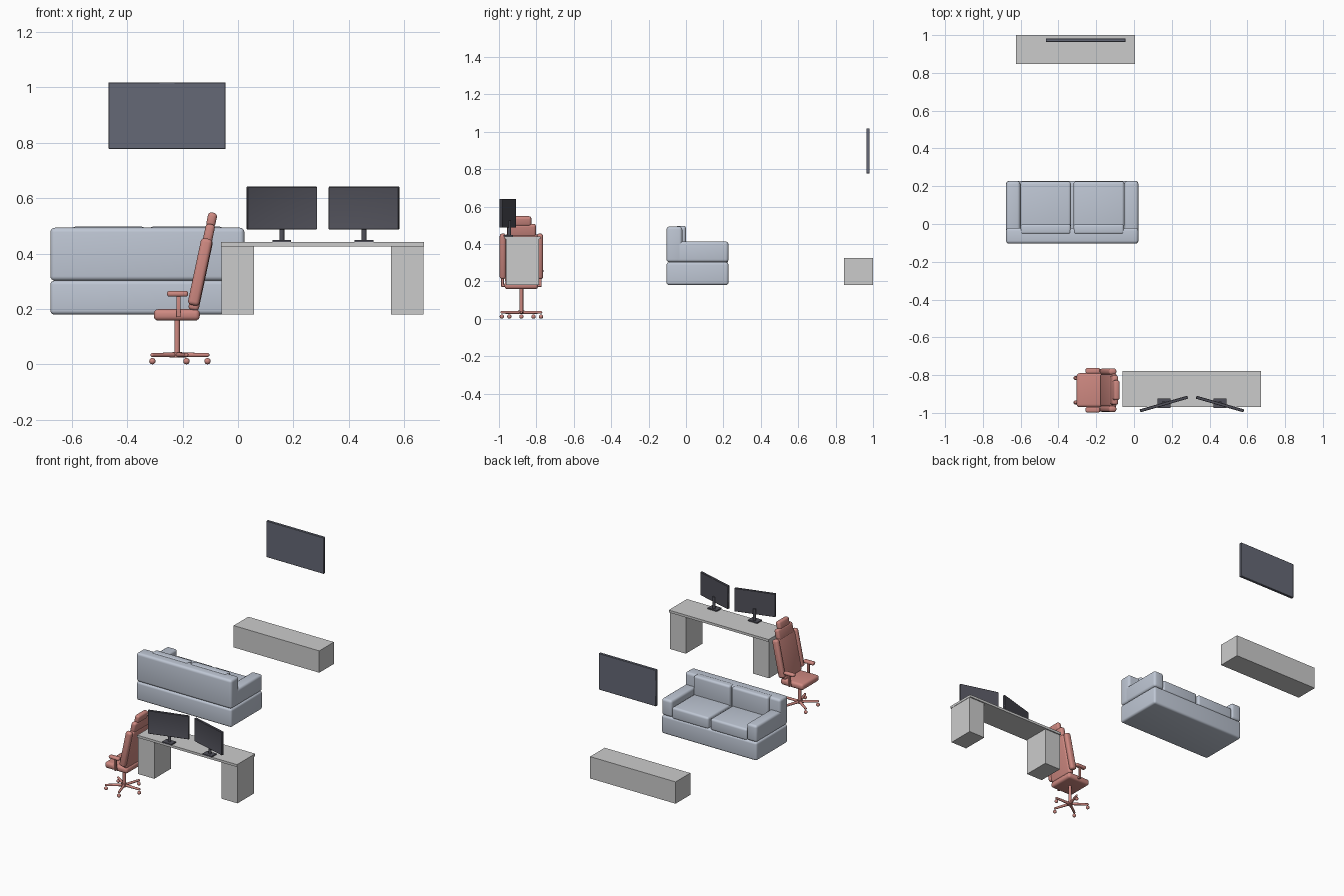
import bpy, bmesh
from math import radians, cos, sin, tau
from mathutils import Matrix, Vector

if "Cube" in bpy.data.objects:
    bpy.data.objects.remove(bpy.data.objects["Cube"])


def material(name, rgb):
    m = bpy.data.materials.new(name)
    m.diffuse_color = (*rgb, 1)
    m.use_nodes = True
    m.node_tree.nodes["Principled BSDF"].inputs["Base Color"].default_value = m.diffuse_color
    return m


RED = material("chair_red", (0.62, 0.25, 0.22))
BLUE = material("sofa_blue_grey", (0.52, 0.57, 0.66))
DARK = material("screen_dark", (0.08, 0.08, 0.10))
SLATE = material("tv_slate", (0.13, 0.14, 0.18))


def finish(name, bm, mat, matrix):
    me = bpy.data.meshes.new(name)
    bmesh.ops.recalc_face_normals(bm, faces=bm.faces)
    bm.to_mesh(me)
    bm.free()
    ob = bpy.data.objects.new(name, me)
    bpy.context.collection.objects.link(ob)
    if mat:
        me.materials.append(mat)
    ob.matrix_world = matrix
    bpy.ops.object.select_all(action='DESELECT')
    ob.select_set(True)
    bpy.context.view_layer.objects.active = ob
    bpy.ops.object.shade_smooth_by_angle(angle=radians(40))
    return ob


def box(name, x, y, z, bevel=0.0, mat=None, matrix=Matrix(), segs=4, bezel=0.0):
    """Box from (min, max) ranges, optionally rounded or with a recessed front screen."""
    lo, hi = Vector((x[0], y[0], z[0])), Vector((x[1], y[1], z[1]))
    mid, size = (lo + hi) / 2, hi - lo
    bm = bmesh.new()
    bmesh.ops.create_cube(bm, size=1)
    bmesh.ops.scale(bm, vec=size, verts=bm.verts)
    if bevel:
        bmesh.ops.bevel(bm, geom=bm.edges[:], offset=bevel, segments=segs,
                        profile=0.5, affect='EDGES')
    if bezel:
        front = min(bm.faces, key=lambda f: f.calc_center_median().y)
        bmesh.ops.inset_individual(bm, faces=[front], thickness=bezel, depth=-0.001)
    return finish(name, bm, mat, matrix @ Matrix.Translation(mid))


def rod(name, a, b, r, mat, r2=None):
    """Round bar between two points."""
    a, b = Vector(a), Vector(b)
    bm = bmesh.new()
    bmesh.ops.create_cone(bm, cap_ends=True, segments=20, radius1=r,
                          radius2=r if r2 is None else r2, depth=(b - a).length)
    rot = (b - a).to_track_quat('Z', 'Y').to_matrix().to_4x4()
    return finish(name, bm, mat, Matrix.Translation((a + b) / 2) @ rot)


def ball(name, c, r, mat):
    bm = bmesh.new()
    bmesh.ops.create_uvsphere(bm, u_segments=16, v_segments=10, radius=r)
    return finish(name, bm, mat, Matrix.Translation(c))


# wall television and low sideboard
box("television", (-0.467, -0.045), (0.964, 0.982), (0.777, 1.018), 0.002, SLATE, segs=1)
box("sideboard", (-0.624, 0.005), (0.846, 1.0), (0.18, 0.325))

# sofa, facing +y
SX = -0.327
box("sofa_base", (SX - 0.35, SX + 0.35), (-0.104, 0.227), (0.18, 0.302), 0.014, BLUE)
box("sofa_back", (SX - 0.35, SX + 0.35), (-0.104, -0.02), (0.302, 0.493), 0.016, BLUE)
for s, side in ((-1, "left"), (1, "right")):
    def span(a, b):
        return sorted((SX + s * a, SX + s * b))
    box(f"sofa_arm_{side}", span(0.275, 0.35), (-0.06, 0.227), (0.302, 0.413), 0.016, BLUE)
    box(f"seat_cushion_{side}", span(0.007, 0.276), (-0.05, 0.225), (0.295, 0.372), 0.014, BLUE)
    box(f"back_cushion_{side}", span(0.007, 0.274), (-0.055, 0.0), (0.35, 0.497), 0.014, BLUE)

# desk top and pedestals
box("desk_top", (-0.062, 0.672), (-0.970, -0.779), (0.425, 0.441))
box("pedestal_left", (-0.060, 0.058), (-0.962, -0.787), (0.18, 0.425))
box("pedestal_right", (0.552, 0.670), (-0.962, -0.787), (0.18, 0.425))

# two monitors, angled toward the -y side
for cx, ang, side in ((0.158, 16, "left"), (0.455, -16, "right")):
    turn = Matrix.Translation((cx, -0.953, 0)) @ Matrix.Rotation(radians(ang), 4, 'Z')
    box(f"monitor_{side}", (-0.131, 0.131), (-0.008, 0.008), (0.487, 0.641),
        0.002, DARK, turn, 1, 0.004)
    box(f"monitor_foot_{side}", (cx - 0.034, cx + 0.034), (-0.975, -0.925),
        (0.441, 0.449), 0.0, DARK)
    rod(f"monitor_post_{side}", (cx, -0.945, 0.445), (cx, -0.945, 0.525), 0.009, DARK)

# office chair, facing -x: five-star base with casters
CX, CY = -0.22, -0.88
for i in range(5):
    c, s = cos(tau * i / 5), sin(tau * i / 5)
    tip = (CX + 0.11 * c, CY + 0.11 * s)
    rod(f"base_leg_{i}", (CX, CY, 0.034), (*tip, 0.034), 0.009, RED, 0.007)
    ball(f"base_leg_tip_{i}", (*tip, 0.034), 0.007, RED)
    ball(f"caster_{i}", (*tip, 0.0115), 0.0115, RED)
rod("base_hub", (CX, CY, 0.025), (CX, CY, 0.045), 0.017, RED)
rod("gas_column", (CX, CY, 0.03), (CX, CY, 0.17), 0.010, RED)

# chair seat and arms
box("chair_seat", (-0.304, -0.138), (CY - 0.09, CY + 0.09), (0.158, 0.199), 0.016, RED)
for s, side in ((-1, "left"), (1, "right")):
    def span(a, b):
        return sorted((CY + s * a, CY + s * b))
    box(f"arm_pad_{side}", (-0.256, -0.18), span(0.088, 0.118), (0.244, 0.265), 0.009, RED)
    box(f"arm_post_{side}", (-0.222, -0.207), span(0.094, 0.108), (0.172, 0.25), 0.003, RED)
    box(f"arm_bracket_{side}", (-0.222, -0.207), span(0.07, 0.108), (0.17, 0.184), 0.003, RED)

# reclined backrest, bolsters, shoulder section and headrest
lean = Matrix.Translation((-0.163, CY, 0.195)) @ Matrix.Rotation(radians(12), 4, 'Y')
box("backrest", (-0.018, 0.02), (-0.088, 0.088), (0.0, 0.262), 0.013, RED, lean)
for s, side in ((-1, "left"), (1, "right")):
    y = sorted((s * 0.082, s * 0.116))
    box(f"back_bolster_{side}", (-0.024, 0.018), y, (0.018, 0.264), 0.014, RED, lean)
box("shoulder_rest", (-0.018, 0.016), (-0.078, 0.078), (0.245, 0.318), 0.013, RED, lean)
box("headrest", (-0.018, 0.015), (-0.053, 0.053), (0.308, 0.36), 0.013, RED, lean)
